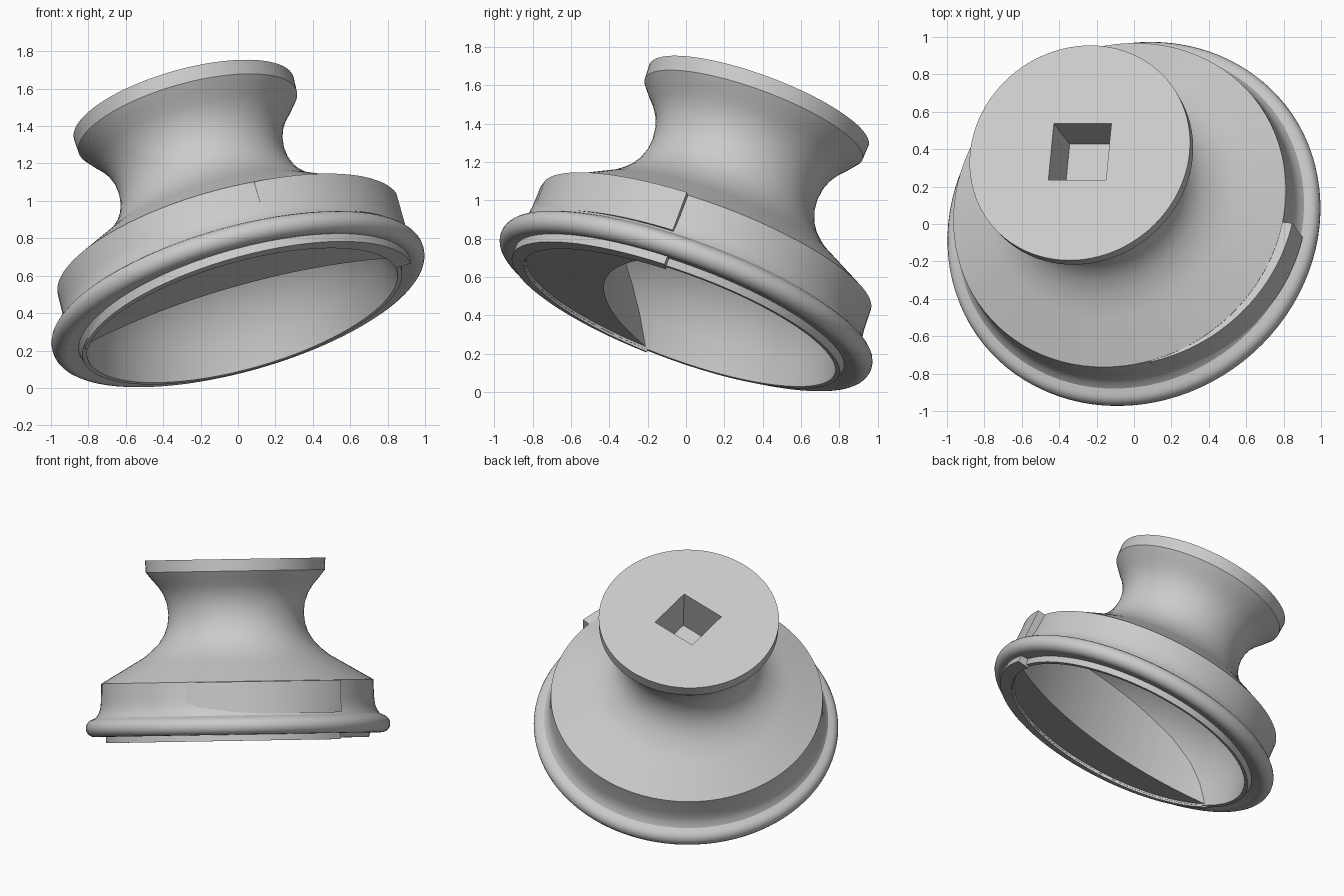
import bpy, bmesh, math
from mathutils import Matrix, Vector

cube = bpy.data.objects.get("Cube")
if cube:
    bpy.data.objects.remove(cube, do_unlink=True)

# Tilted frame shared by every part
axis = Vector((-0.257, 0.337, 0.906)).normalized()
side = Vector((1, 0, 0.284)).normalized()
side = (side - axis * side.dot(axis)).normalized()
depth = axis.cross(side)
frame = Matrix((side, depth, axis)).transposed().to_4x4()
frame.translation = (0.023, -0.03, 0.393)

grey = bpy.data.materials.new("plain grey")
grey.use_nodes = True
tone = (0.6, 0.6, 0.6, 1)
grey.diffuse_color = tone
grey.node_tree.nodes["Principled BSDF"].inputs["Base Color"].default_value = tone


def finish(name, bm):
    bmesh.ops.recalc_face_normals(bm, faces=bm.faces)
    mesh = bpy.data.meshes.new(name)
    bm.to_mesh(mesh)
    bm.free()
    mesh.materials.append(grey)
    obj = bpy.data.objects.new(name, mesh)
    bpy.context.collection.objects.link(obj)
    obj.matrix_world = frame
    return obj


def smooth(obj):
    bpy.ops.object.select_all(action="DESELECT")
    obj.select_set(True)
    bpy.context.view_layer.objects.active = obj
    bpy.ops.object.shade_smooth_by_angle(angle=math.radians(28))


def carve(obj, cutter):
    """Subtract a helper from a part, then discard the helper."""
    cutter.hide_render = True
    bpy.context.view_layer.objects.active = obj
    cut = obj.modifiers.new("carve", "BOOLEAN")
    cut.object = cutter
    cut.solver = "EXACT"
    bpy.ops.object.modifier_apply(modifier=cut.name)
    bpy.data.objects.remove(cutter, do_unlink=True)
    smooth(obj)


def revolve(name, points):
    """Turn a profile of (radius, height) about the axis."""
    bm = bmesh.new()
    verts = [bm.verts.new((r, 0, h)) for r, h in points]
    edges = [bm.edges.new(pair) for pair in zip(verts, verts[1:])]
    bmesh.ops.spin(bm, geom=edges, cent=(0, 0, 0), axis=(0, 0, 1),
                   angle=math.tau, steps=96)
    bmesh.ops.remove_doubles(bm, verts=bm.verts, dist=0.0005)
    return finish(name, bm)


def arc_block(name, radii, heights, start, sweep, shift):
    """Curved bar whose centre is shifted sideways so that it tapers."""
    (r0, r1), (h0, h1) = radii, heights
    bm = bmesh.new()
    rings = []
    for i in range(37):
        a = math.radians(start + sweep * i / 36)
        c, s = math.cos(a), math.sin(a)
        outer = r1 + shift[0] * c + shift[1] * s
        rings.append([bm.verts.new((r * c, r * s, h)) for r, h in
                      ((r0, h0), (outer, h0), (outer, h1), (r0, h1))])
    for a, b in zip(rings, rings[1:]):
        for k in range(4):
            n = (k + 1) % 4
            bm.faces.new((a[k], a[n], b[n], b[k]))
    bm.faces.new(rings[0])
    bm.faces.new(rings[-1])
    smooth(finish(name, bm))


# Domed hollow, rounded rim, skirt and waisted neck in one turned body
inside = [(0, 0.66), (0.25, 0.63), (0.45, 0.56), (0.6, 0.47), (0.7, 0.375),
          (0.77, 0.27), (0.82, 0.15), (0.86, 0), (0.885, 0), (0.895, 0.04)]
rim = [(0.97 + 0.06 * math.cos(t), 0.09 + 0.06 * math.sin(t))
       for t in (math.radians(-110 + 18 * i) for i in range(11))]
skirt = [(0.96, 0.16), (0.943, 0.185), (0.93, 0.22), (0.924, 0.27), (0.92, 0.39)]
neck = [(0.69, 0.525), (0.63, 0.56), (0.575, 0.605), (0.525, 0.655), (0.487, 0.715),
        (0.465, 0.78), (0.458, 0.848), (0.466, 0.92), (0.49, 0.985),
        (0.525, 1.04), (0.565, 1.085), (0.606, 1.137)]
top = [(0.61, 1.218), (0, 1.218)]
body = revolve("body", inside + rim + skirt + neck + top)

# Square socket in the top
bm = bmesh.new()
bmesh.ops.create_cube(bm, size=1, matrix=Matrix.Translation((0, 0.007, 1.218))
                      @ Matrix.Diagonal((0.32, 0.32, 0.66, 1)))
carve(body, finish("socket_cutter", bm))

# Filling across the front of the hollow, with a slanted concave wall
filling = revolve("hollow_filling", [
    (0, 0.01), (0.868, 0.01), (0.845, 0.15), (0.8, 0.28), (0.72, 0.4),
    (0.6, 0.5), (0.45, 0.59), (0, 0.69)])
slant = Matrix.Identity(4)
slant[1][2] = -0.33
bm = bmesh.new()
bmesh.ops.create_cone(bm, cap_ends=True, segments=160, radius1=1.62, radius2=1.62,
                      depth=2, matrix=Matrix.Translation((0, 1.195, 0)) @ slant)
carve(filling, finish("filling_cutter", bm))

# Raised plate on the skirt and tapering ridge under the rim
arc_block("skirt_plate", (0.88, 0.926), (0.17, 0.388), -74, 68, (0.05, 0.015))
arc_block("rim_ridge", (0.862, 0.91), (-0.012, 0.05), 192, 163, (0.035, -0.02))
